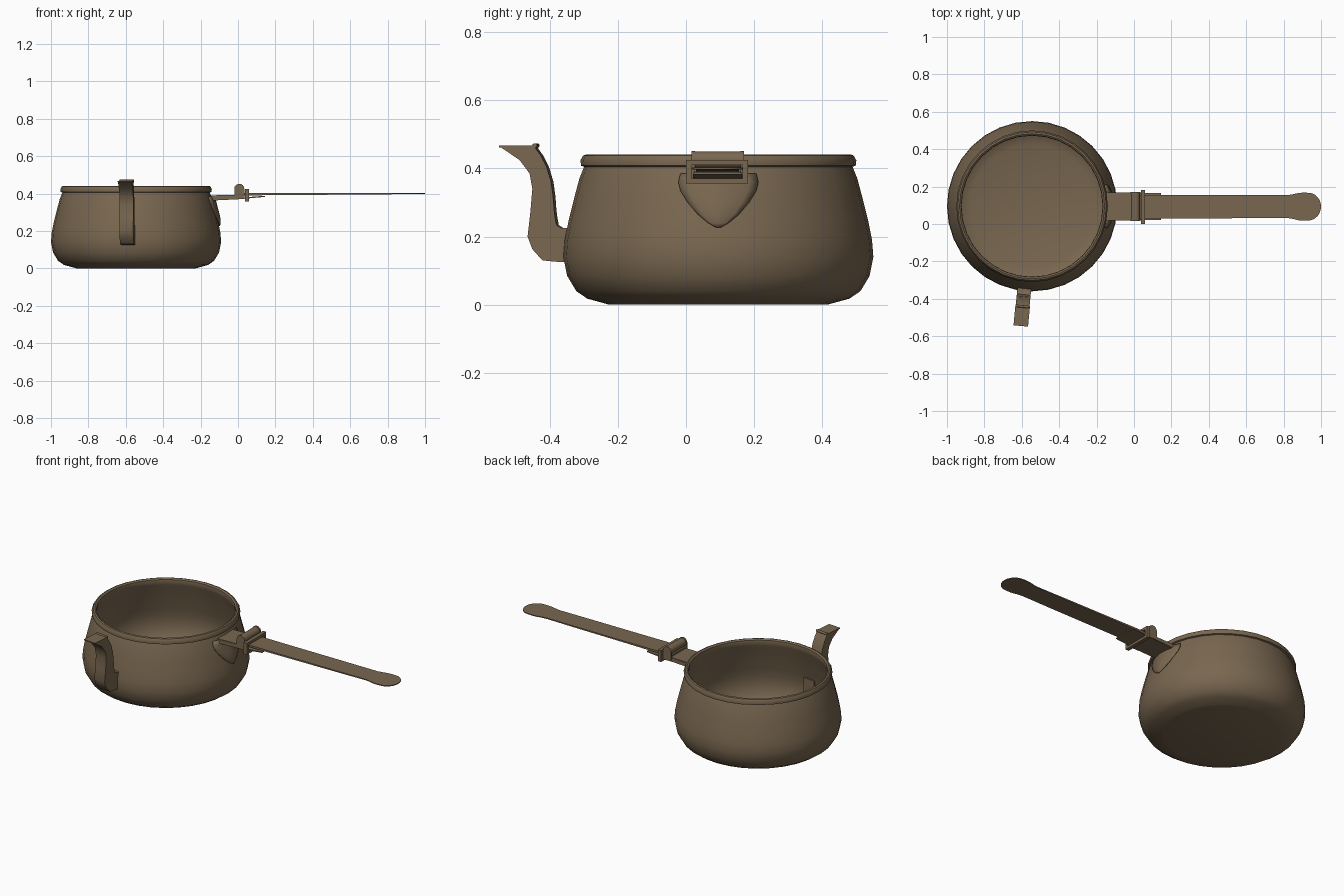
import bpy, bmesh
from math import sin, cos, pi, sqrt, atan2
from mathutils import Matrix, Vector

if "Cube" in bpy.data.objects:
    bpy.data.objects.remove(bpy.data.objects["Cube"])

CX, CY = -0.545, 0.095           # pot axis
HY = 0.093                       # handle centre line
mat = bpy.data.materials.new("aged_brass")
mat.diffuse_color = (0.19, 0.135, 0.08, 1)
mat.use_nodes = True
mat.node_tree.nodes["Principled BSDF"].inputs["Base Color"].default_value = mat.diffuse_color


def finish(name, bm, angle=40):
    bmesh.ops.recalc_face_normals(bm, faces=bm.faces)
    me = bpy.data.meshes.new(name)
    bm.to_mesh(me)
    bm.free()
    ob = bpy.data.objects.new(name, me)
    bpy.context.collection.objects.link(ob)
    me.materials.append(mat)
    bpy.ops.object.select_all(action='DESELECT')
    ob.select_set(True)
    bpy.context.view_layer.objects.active = ob
    bpy.ops.object.shade_smooth_by_angle(angle=angle * pi / 180)
    return ob


def loft(name, rings, closed=True, caps=True, angle=40):
    bm = bmesh.new()
    vs = [[bm.verts.new(p) for p in r] for r in rings]
    n = len(rings[0])
    for a, b in zip(vs, vs[1:]):
        for i in range(n if closed else n - 1):
            j = (i + 1) % n
            bm.faces.new((a[i], a[j], b[j], b[i]))
    if caps:
        bm.faces.new(vs[0])
        bm.faces.new(vs[-1])
    return finish(name, bm, angle)


def box(name, x0, x1, y0, y1, z0, z1):
    return loft(name, [[(x, y0, z0), (x, y1, z0), (x, y1, z1), (x, y0, z1)] for x in (x0, x1)])


def strap(name, stations):
    # stations: x, half width, centre z, thickness
    return loft(name, [[(x, HY - w, z - t / 2), (x, HY + w, z - t / 2),
                        (x, HY + w, z + t / 2), (x, HY - w, z + t / 2)] for x, w, z, t in stations])


def rod(name, centre, r, length, axis_rot=0):
    bm = bmesh.new()
    m = Matrix.Translation(centre) @ Matrix.Rotation(axis_rot, 4, 'Z') @ Matrix.Rotation(pi / 2, 4, 'X')
    bmesh.ops.create_cone(bm, cap_ends=True, segments=14, radius1=r, radius2=r, depth=length, matrix=m)
    return finish(name, bm)


# Pot: outer wall, rolled rim, inner wall, floor
wall = [(0.33, 0.003), (0.385, 0.018), (0.417, 0.04), (0.444, 0.085), (0.455, 0.14),
        (0.451, 0.19), (0.44, 0.245), (0.424, 0.31), (0.408, 0.37), (0.394, 0.405)]
rim = [(0.403, 0.408), (0.405, 0.424), (0.397, 0.438), (0.388, 0.441), (0.379, 0.434), (0.377, 0.42)]
inner = [(0.382, 0.40), (0.397, 0.36), (0.413, 0.30), (0.43, 0.24), (0.441, 0.19), (0.444, 0.14),
         (0.433, 0.09), (0.407, 0.05), (0.378, 0.03), (0.33, 0.015)]
SEG = 32
loft("pot_body", [[(CX + r * cos(2 * pi * i / SEG), CY + r * sin(2 * pi * i / SEG), z)
                   for i in range(SEG)] for r, z in [(0.32, 0)] + wall + rim + inner])


def wall_radius(z):
    for (r0, z0), (r1, z1) in zip(wall, wall[1:]):
        if z0 <= z <= z1:
            return r0 + (r1 - r0) * (z - z0) / (z1 - z0)
    return wall[-1][0]


# Shield-shaped handle mount that hugs the wall
outline = [(0.385, 0.112), (0.36, 0.118), (0.335, 0.112), (0.30, 0.09), (0.265, 0.06),
           (0.24, 0.03), (0.226, 0.006)]
rows = []
for z, w in outline:
    row = []
    for i in range(9):
        t = i / 4 - 1
        a = w * t / wall_radius(z)
        swell = 0.004 + 0.013 * (1 - abs(t) ** 1.5) * min(1, w / 0.06)
        r = wall_radius(z) + swell
        row.append((CX + r * cos(a), CY + r * sin(a), z))
    rows.append(row)
shield = loft("handle_mount", rows, closed=False, caps=False)
sol = shield.modifiers.new("thickness", 'SOLIDIFY')
sol.thickness = 0.006

# Spout: box-section S curve as (outer d, z, inner d, z), d = distance from pot axis
path = [(0.425, 0.125, 0.425, 0.225), (0.46, 0.125, 0.46, 0.225), (0.515, 0.13, 0.474, 0.234),
        (0.545, 0.163, 0.478, 0.255), (0.559, 0.20, 0.481, 0.28), (0.551, 0.27, 0.484, 0.32),
        (0.545, 0.34, 0.49, 0.362), (0.553, 0.385, 0.503, 0.405), (0.583, 0.425, 0.52, 0.438),
        (0.638, 0.462, 0.538, 0.463)]
turn = Matrix.Translation((CX, CY, 0)) @ Matrix.Rotation(-0.094, 4, 'Z')
W = 0.037
loft("spout", [[turn @ Vector(p) for p in ((-W, -a, za), (W, -a, za), (W, -b, zb), (-W, -b, zb))]
               for a, za, b, zb in path])
lid = box("spout_lid", -W - 0.002, W + 0.002, -0.643, -0.535, 0.462, 0.468)
lid.matrix_world = turn
rod("spout_lid_hinge", turn @ Vector((0, -0.538, 0.467)), 0.007, 0.078, pi / 2 - 0.094)

# Socket: sloping tray with low side lips
strap("socket_plate", [(-0.15, 0.072, 0.366, 0.008), (0.0, 0.073, 0.373, 0.008), (0.145, 0.072, 0.385, 0.006)])
strap("socket_top", [(-0.15, 0.072, 0.387, 0.006), (0.0, 0.072, 0.39, 0.006)])
for s in (-1, 1):
    y = HY + s * 0.072
    loft("socket_side", [[(x, y - 0.003, z0), (x, y + 0.003, z0), (x, y + 0.003, z1), (x, y - 0.003, z1)]
                         for x, z0, z1 in ((-0.15, 0.364, 0.388), (0.035, 0.374, 0.392))])
    # Round-topped hinge ear
    prof = [(-0.02, 0.37), (0.034, 0.37)] + [(0.007 + 0.027 * cos(i * pi / 8), 0.425 + 0.027 * sin(i * pi / 8))
                                            for i in range(9)]
    loft("hinge_ear", [[(x, yy, z) for x, z in prof] for yy in (y - 0.005, y + 0.005)])
rod("hinge_roll", (0.007, HY, 0.425), 0.025, 0.136)

# Sliding collar frame
for n, y0, y1, z0, z1 in (("bottom", 0.0, 0.182, 0.356, 0.37), ("top", 0.0, 0.182, 0.41, 0.425),
                          ("front", 0.0, 0.016, 0.37, 0.41), ("back", 0.166, 0.182, 0.37, 0.41)):
    box("collar_" + n, 0.038, 0.06, y0, y1, z0, z1)

# Long flat handle with a rounded paddle end
tip = [(0.93 + 0.07 * sin(a), 0.075 * cos(a), 0.4, 0.005) for a in (0.25, 0.55, 0.85, 1.1, 1.3, 1.5)]
strap("handle", [(-0.015, 0.062, 0.396, 0.012), (0.06, 0.063, 0.396, 0.012), (0.3, 0.063, 0.397, 0.009),
                 (0.6, 0.062, 0.398, 0.008), (0.82, 0.061, 0.399, 0.006), (0.85, 0.066, 0.4, 0.005),
                 (0.88, 0.073, 0.4, 0.005), (0.91, 0.075, 0.4, 0.005)] + tip)
